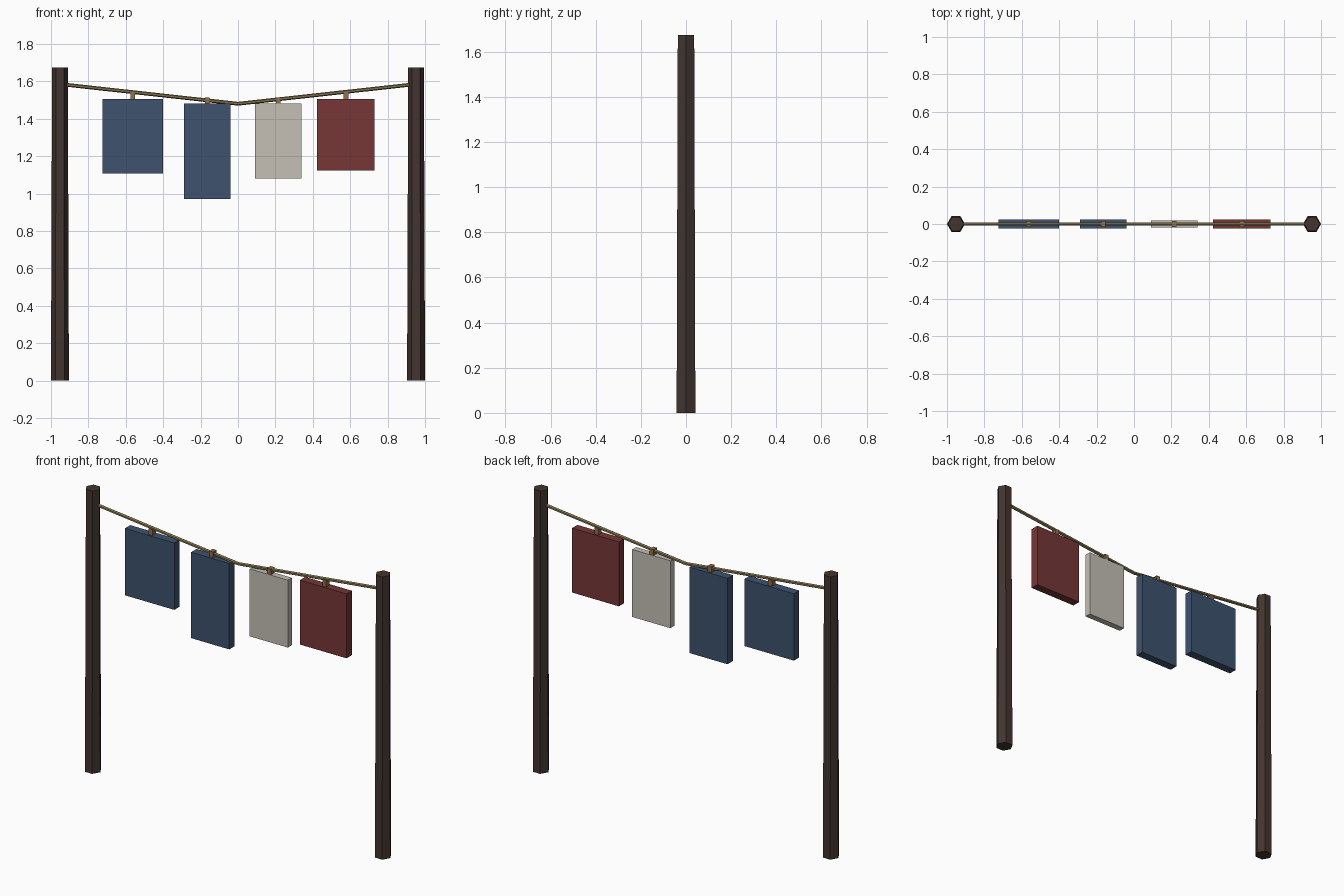
import bpy
from mathutils import Vector

cube = bpy.data.objects.get("Cube")
if cube:
    bpy.data.objects.remove(cube, do_unlink=True)


def make_material(name, rgb):
    mat = bpy.data.materials.new(name)
    mat.use_nodes = True
    mat.diffuse_color = (*rgb, 1)
    bsdf = next(n for n in mat.node_tree.nodes if n.type == 'BSDF_PRINCIPLED')
    bsdf.inputs["Base Color"].default_value = (*rgb, 1)
    return mat


wood = make_material("dark wood", (0.054, 0.035, 0.029))
twine = make_material("rope tan", (0.25, 0.19, 0.085))
peg_wood = make_material("peg wood", (0.29, 0.16, 0.075))
blue = make_material("blue cloth", (0.048, 0.085, 0.157))
cream = make_material("cream cloth", (0.56, 0.53, 0.47))
red = make_material("red cloth", (0.18, 0.037, 0.037))


def finish(name, mat):
    obj = bpy.context.object
    obj.name = name
    obj.data.materials.append(mat)
    return obj


def box(name, mat, x, z, width, depth, height):
    bpy.ops.mesh.primitive_cube_add(size=1, location=(x, 0, z))
    obj = finish(name, mat)
    obj.scale = (width, depth, height)


# Tapered six-sided posts, and the rope halves sagging to the middle
POST_X, POST_H, SAG_Z, TIE_Z = 0.952, 1.675, 1.48, 1.585
for side, label in ((-1, "right"), (1, "left")):
    bpy.ops.mesh.primitive_cone_add(vertices=6, radius1=0.048, radius2=0.042, depth=POST_H,
                                    location=(side * POST_X, 0, POST_H / 2),
                                    rotation=(0, 0, 0.5235988))
    finish(label + "_post", wood)

    low, high = Vector((0, 0, SAG_Z)), Vector((side * POST_X, 0, TIE_Z))
    span = high - low
    bpy.ops.mesh.primitive_cylinder_add(vertices=6, radius=0.01, depth=span.length,
                                        location=(low + high) / 2,
                                        rotation=span.to_track_quat('Z', 'Y').to_euler())
    finish(label + "_rope", twine)

# Hanging cloths, each with a peg: x, width, top, bottom, thickness, peg top
cloths = (
    ("wide_blue_cloth", blue, -0.563, 0.325, 1.505, 1.108, 0.05, 1.54),
    ("long_blue_cloth", blue, -0.165, 0.25, 1.48, 0.97, 0.05, 1.514),
    ("cream_cloth", cream, 0.215, 0.25, 1.48, 1.08, 0.037, 1.514),
    ("red_cloth", red, 0.577, 0.307, 1.505, 1.123, 0.05, 1.543),
)
for name, mat, x, width, top, bottom, thick, peg_top in cloths:
    box(name, mat, x, (top + bottom) / 2, width, thick, top - bottom)
    box(name + "_peg", peg_wood, x, peg_top - 0.0225, 0.025, 0.032, 0.045)
